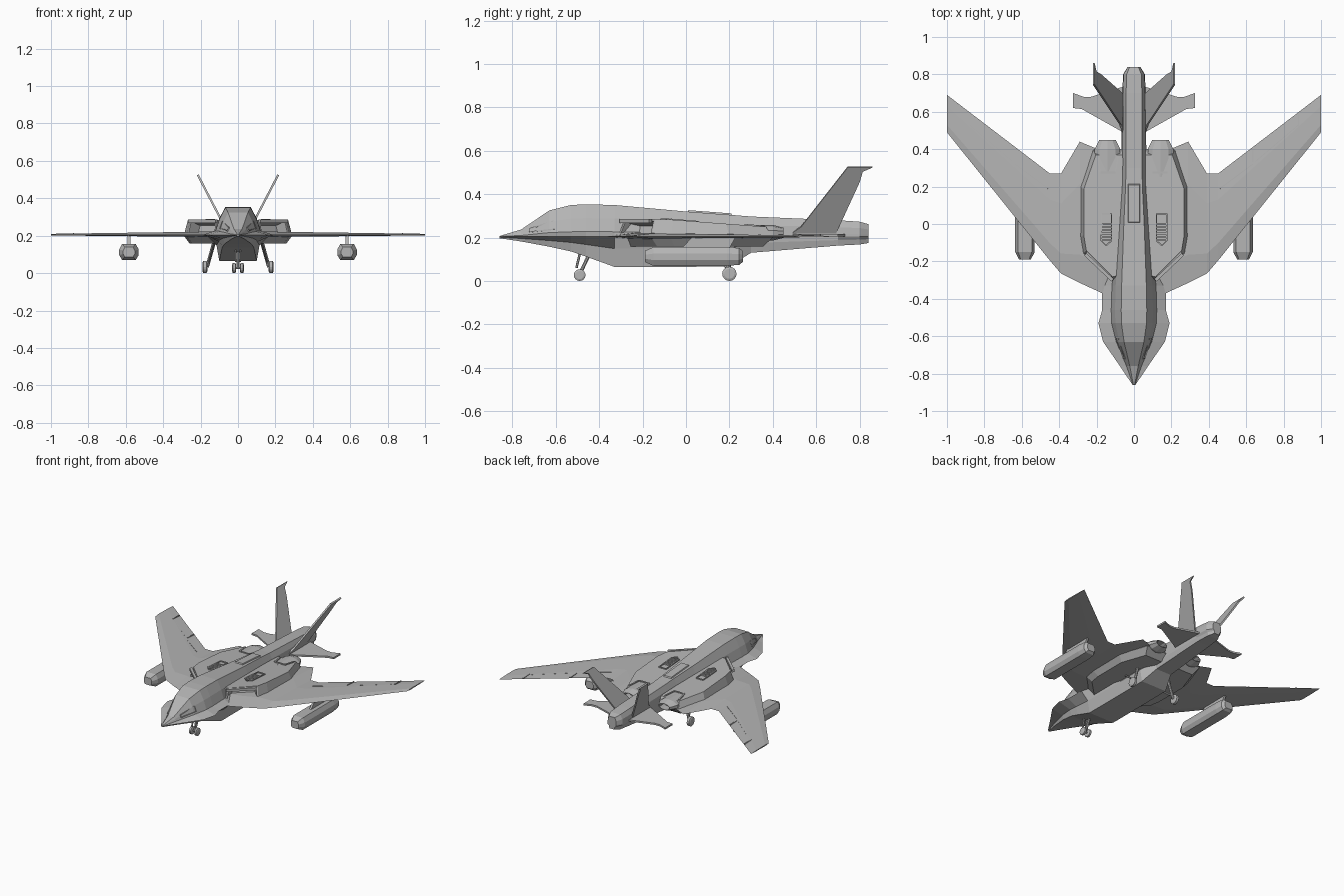
import bpy, bmesh, math
from mathutils import Vector as V

if "Cube" in bpy.data.objects:
    bpy.data.objects.remove(bpy.data.objects["Cube"])

paint = bpy.data.materials.new("grey_paint")
paint.diffuse_color = (.46, .46, .46, 1)
paint.use_nodes = True
paint.node_tree.nodes["Principled BSDF"].inputs["Base Color"].default_value = paint.diffuse_color


def mesh_obj(name, verts, faces, mirror=False, inlet=None):
    bm = bmesh.new()
    vs = [bm.verts.new(v) for v in verts]
    fs = [bm.faces.new([vs[i] for i in f]) for f in faces]
    bmesh.ops.recalc_face_normals(bm, faces=bm.faces[:])
    if inlet is not None:                       # recess one face as an air intake
        f = fs[inlet]
        f.normal_update()
        n = f.normal.copy()
        bmesh.ops.inset_individual(bm, faces=[f], thickness=0.014)
        r = bmesh.ops.extrude_discrete_faces(bm, faces=[f])
        bmesh.ops.translate(bm, vec=-n * 0.07, verts=r["faces"][0].verts[:])
    me = bpy.data.meshes.new(name)
    bm.to_mesh(me)
    bm.free()
    me.materials.append(paint)
    ob = bpy.data.objects.new(name, me)
    bpy.context.collection.objects.link(ob)
    if mirror:
        m = ob.modifiers.new("Mirror", "MIRROR")
        m.use_mirror_merge = False
    return ob


def loft(name, rings, mirror=False, inlet=None):
    n, last = len(rings[0]), len(rings) - 1
    faces = [(k * n + i, k * n + (i + 1) % n, (k + 1) * n + (i + 1) % n, (k + 1) * n + i)
             for k in range(last) for i in range(n)]
    faces += [tuple(range(n)), tuple(range(last * n, last * n + n))]
    return mesh_obj(name, [p for r in rings for p in r], faces, mirror, inlet)


def circle(n, phase=0.5):
    return [(math.cos(a), math.sin(a)) for a in [(i + phase) * math.tau / n for i in range(n)]]


def bar(name, p, q, w, mirror=True, sides=4):
    p, q = V(p), V(q)
    d = (q - p).normalized()
    s = d.cross(V((0, 0, 1))).normalized()
    u = s.cross(d)
    k = w / math.cos(math.pi / sides) / 2
    return loft(name, [[c + (s * a + u * b) * k for a, b in circle(sides)] for c in (p, q)], mirror)


def plate(name, pts, offset):
    o = V(offset) / 2
    loft(name, [[V(p) - o for p in pts], [V(p) + o for p in pts]], True)


def wheel(name, x, y, r, w):
    loft(name, [[(x + w * dx, y + r * k * c, r + r * k * s) for c, s in circle(16, 0)]
                for dx, k in [(-.5, .7), (-.33, 1), (.33, 1), (.5, .7)]], True)


# Fuselage: y, spine height, body half width, chine half width, keel half width, keel height
rings = []
for y, top, body, chine, keel, bottom in [
        (-.86, .207, .006, .008, .004, .197), (-.76, .237, .040, .075, .035, .182),
        (-.63, .325, .095, .165, .07, .158), (-.53, .350, .120, .190, .085, .136),
        (-.46, .353, .122, .170, .09, .112), (-.33, .350, .118, .170, .10, .065),
        (0, .320, .080, .082, .10, .065), (.20, .305, .066, .070, .10, .067),
        (.30, .297, .063, .065, .06, .13), (.70, .280, .062, .063, .05, .163),
        (.80, .273, .058, .058, .04, .168), (.84, .262, .034, .034, .02, .175)]:
    rise = top - .205
    flat = .56 if y < -.3 else .68              # spine is flatter towards the tail
    half = [(body * flat, y, top), (body * (flat + .27), y, .205 + rise * .57),
            (body, y, .205 + rise * .15), (chine, y, .204),
            (keel * 1.15, y, .205 + (bottom - .205) * .4), (keel, y, bottom)]
    rings.append(half + [(-x, yy, z) for x, yy, z in reversed(half)])
loft("fuselage", rings)

# Cockpit window frames
win = [(.048, -.72, .241), (.081, -.61, .276), (.096, -.61, .238), (.056, -.72, .226)]
for p, q in zip(win, win[1:] + win[:1]):
    bar("window_frame", p, q, .006)

# Raised spine panel
loft("spine_panel", [[(sx * .036 * k, y, z - .075 * y) for sx, y in
                      [(-1, .22 - m), (-1, m), (1, m), (1, .22 - m)]]
                     for k, m, z in [(1, 0, .31), (.8, .012, .327)]])

# Wings: x, leading edge y, trailing edge y, with thickness falling to the tip
rings = []
for x, a, b in [(.05, -.40, .38), (.17, -.37, .39), (.29, -.315, .44), (.39, -.265, .27),
                (.45, -.195, .27), (1, .49, .69)]:
    t = .019 - .014 * x
    rings.append([(x, a + k * (b - a), .205 + t * h) for k, h in
                  [(0, 0), (.2, 1), (.7, .7), (1, 0), (.7, -.5), (.2, -.7)]])
loft("wing", rings, True)
for x in (.635, .88):                           # fences just ahead of the trailing edge
    edge = .27 + .764 * (x - .45)
    bar("wing_fence", (x, edge - .08, .210), (x, edge - .005, .207), .007)
bar("flap_line", (.46, .19, .212), (.635, .32, .210), .004)
bar("aileron_line", (.65, .335, .210), (.88, .53, .208), .003)


# Engine housings above and below the wing, shrinking away from one outline
def top_z(y):
    return .285 - .075 * max(0, y + .1)


outline = [(.05, -.30), (.12, -.315), (.275, -.16), (.29, -.07), (.29, .2), (.22, .40), (.05, .40)]


def shrink(k):
    return [(.05 + (x - .05) * k, .05 + (y - .05) * k) for x, y in outline]


wide = [(x, y, .2) for x, y in outline]
loft("engine_housing", [wide, [(x, y, top_z(y)) for x, y in shrink(.91)]], True, 1)
loft("lower_engine_housing", [[(x, y, .158) for x, y in shrink(.87)], wide], True)
bar("intake_lip", (.115, -.3, .277), (.26, -.163, .277), .018)

# Exhaust nozzles, hollow at the rear
loft("exhaust_nozzle", [[(.142 + r * c, y, .222 + .5 * r * s) for c, s in circle(10)]
                        for y, r in [(.25, .07), (.40, .072), (.45, .046), (.45, .04), (.39, .038)]], True)


# Trim lines lying on the housing tops
def trace(name, pts, w):
    for (x0, y0), (x1, y1) in zip(pts, pts[1:]):
        bar(name, (x0, y0, top_z(y0)), (x1, y1, top_z(y1)), w)


trace("nozzle_fairing", [(.085, .36), (.10, .275), (.18, .275), (.195, .36)], .01)
trace("vent_frame", [(.12, .055), (.175, .055), (.175, -.09), (.15, -.115), (.12, -.09), (.12, .055)], .007)
for i in range(6):
    y = -.085 + i * .017
    trace("vent_louvre", [(.122, y), (.173, y)], .009)

# Tailplanes and canted fins
tailplane = [(.04, .48), (.28, .615), (.325, .62), (.325, .70), (.27, .68), (.23, .68), (.04, .74)]
plate("tailplane", [(x, y, .21) for x, y in tailplane], (0, 0, .012))
fin = [(.48, -.12), (.53, 0), (.745, 1), (.86, 1), (.815, .93), (.80, .75), (.69, -.12)]
plate("tail_fin", [(.072 + .143 * h, y, .25 + .275 * h) for y, h in fin], (.01, 0, -.005))
bar("rudder_line", (.103, .69, .307), (.17, .745, .437), .006)

# Under-wing pods and pylons
loft("wing_pod", [[(.583 + .052 * k * c, y, .113 + .043 * k * s) for c, s in
                   [(.7, -1), (1, -.4), (1, .3), (.7, 1), (-.7, 1), (-1, .3), (-1, -.4), (-.7, -1)]]
                  for y, k in [(-.19, .6), (-.15, 1), (.19, 1), (.245, .9), (.262, .6)]], True)
plate("pod_pylon", [(.583, -.02, .15), (.583, .03, .205), (.583, .23, .205), (.583, .2, .15)], (.014, 0, 0))

# Landing gear
wheel("nose_wheel", .021, -.49, .027, .02)
bar("nose_axle", (-.02, -.49, .027), (.02, -.49, .027), .012, False, 8)
bar("nose_strut", (0, -.49, .03), (0, -.445, .125), .016, False, 8)
bar("nose_brace", (.012, -.505, .06), (.012, -.485, .145), .01, True, 6)
wheel("main_wheel", .177, .2, .033, .026)
bar("main_strut", (.165, .2, .033), (.125, .19, .175), .018, True, 8)
bar("main_brace", (.155, .19, .06), (.125, .06, .165), .01, True, 6)
